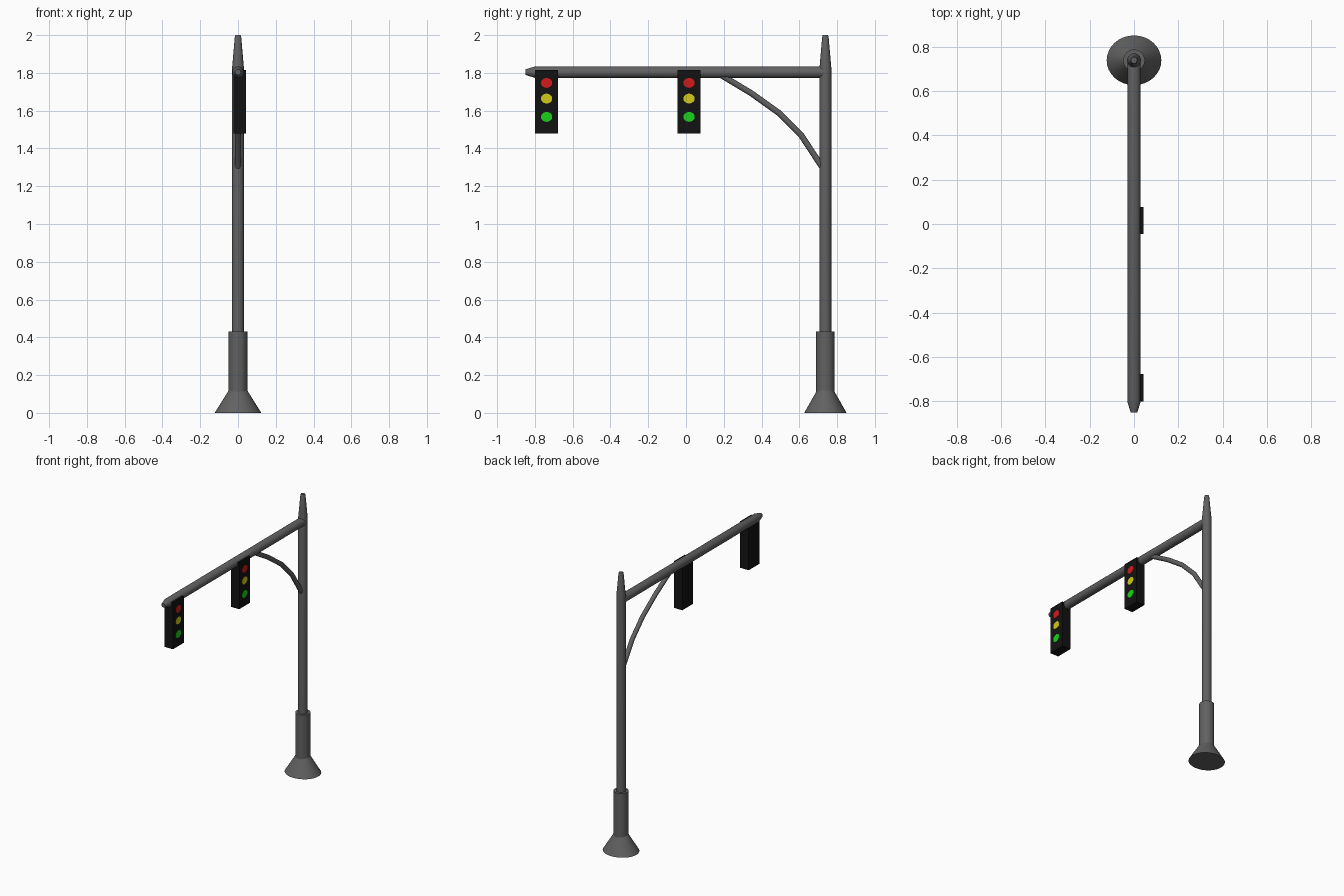
import bpy, bmesh, math
from mathutils import Vector, Matrix

if "Cube" in bpy.data.objects:
    bpy.data.objects.remove(bpy.data.objects["Cube"])

POLE_Y = 0.738
ARM_Z = 1.804


def material(name, rgb):
    m = bpy.data.materials.new(name)
    m.diffuse_color = (*rgb, 1)
    m.use_nodes = True
    m.node_tree.nodes["Principled BSDF"].inputs["Base Color"].default_value = m.diffuse_color
    return m


METAL = material("dark_metal", (0.12, 0.12, 0.12))
BLACK = material("black_housing", (0.006, 0.006, 0.006))
LENSES = [("red", 1.747, material("red", (0.65, 0.01, 0.01))),
          ("yellow", 1.664, material("yellow", (0.65, 0.6, 0.01))),
          ("green", 1.567, material("green", (0.01, 0.65, 0.01)))]


def finish(name, bm, mat, smooth=True):
    bmesh.ops.recalc_face_normals(bm, faces=bm.faces)
    mesh = bpy.data.meshes.new(name)
    bm.to_mesh(mesh)
    bm.free()
    mesh.materials.append(mat)
    ob = bpy.data.objects.new(name, mesh)
    bpy.context.collection.objects.link(ob)
    if smooth:
        bpy.ops.object.select_all(action='DESELECT')
        ob.select_set(True)
        bpy.context.view_layer.objects.active = ob
        bpy.ops.object.shade_smooth_by_angle(angle=math.radians(35))
    return ob


def lathe(name, profile, matrix, mat=METAL, sides=32):
    """Closed turned solid from (radius, height) pairs."""
    bm = bmesh.new()
    rings = [[bm.verts.new((r * math.cos(2 * math.pi * i / sides),
                            r * math.sin(2 * math.pi * i / sides), z))
              for i in range(sides)] for r, z in profile]
    for a, b in zip(rings, rings[1:]):
        for i in range(sides):
            j = (i + 1) % sides
            bm.faces.new((a[i], a[j], b[j], b[i]))
    bm.faces.new(rings[0])
    bm.faces.new(rings[-1])
    bm.transform(matrix)
    return finish(name, bm, mat)


# Upright: oval flared foot, sleeve, pole with tapered top
at_pole = Matrix.Translation((0, POLE_Y, 0))
lathe("base_foot", [(0.112, 0), (0.043, 0.122)],
      at_pole @ Matrix.Diagonal((1.1, 1, 1, 1)))
lathe("base_sleeve", [(0.049, 0.08), (0.049, 0.43)], at_pole)
lathe("pole", [(0.031, 0.40), (0.031, 1.83), (0.017, 1.99), (0.014, 2.0)], at_pole)

# Horizontal arm with tapered end, pointing to -y
lathe("arm", [(0.03, 0), (0.03, POLE_Y + 0.80), (0.015, POLE_Y + 0.85)],
      Matrix.Translation((0, POLE_Y, ARM_Z)) @ Matrix.Rotation(math.pi / 2, 4, 'X'))

# Curved brace: round section swept along a short path
path = [(0.725, 1.295), (0.61, 1.47), (0.493, 1.587), (0.346, 1.692), (0.18, 1.792)]
bm = bmesh.new()
pts = [Vector((0, y, z)) for y, z in path]
rings = []
for k, p in enumerate(pts):
    t = (pts[min(k + 1, len(pts) - 1)] - pts[max(k - 1, 0)]).normalized()
    side = Vector((1, 0, 0))
    up = t.cross(side)
    rings.append([bm.verts.new(p + 0.016 * (math.cos(a) * side + math.sin(a) * up))
                  for a in (2 * math.pi * i / 16 for i in range(16))])
for a, b in zip(rings, rings[1:]):
    for i in range(16):
        bm.faces.new((a[i], a[(i + 1) % 16], b[(i + 1) % 16], b[i]))
bm.faces.new(rings[0])
bm.faces.new(rings[-1])
finish("arm_brace", bm, METAL)

# Two signal heads, lenses facing +x
for label, y in (("outer", -0.738), ("inner", 0.016)):
    bm = bmesh.new()
    bmesh.ops.create_cube(bm, size=1)
    bm.transform(Matrix.Translation((0.0085, y, 1.6475))
                 @ Matrix.Diagonal((0.067, 0.123, 0.335, 1)))
    finish(label + "_signal_housing", bm, BLACK, smooth=False)
    for colour, z, mat in LENSES:
        lathe(f"{label}_{colour}_lens", [(1, -0.006), (1, 0.001)],
              Matrix.Translation((0.042, y, z)) @ Matrix.Diagonal((1, 0.03, 0.026, 1))
              @ Matrix.Rotation(math.pi / 2, 4, 'Y'), mat)
